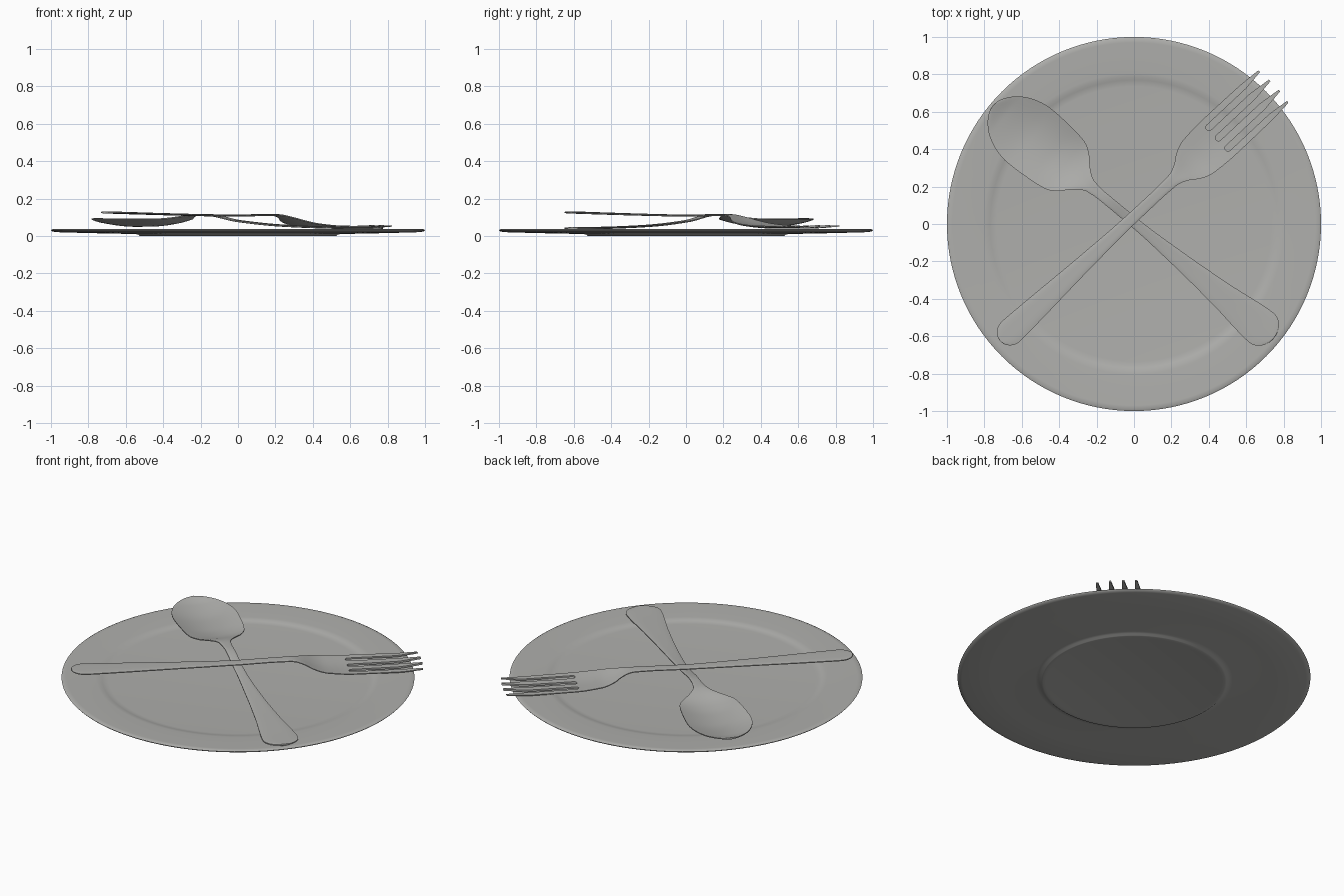
import bpy, bmesh, math

if "Cube" in bpy.data.objects:
    bpy.data.objects.remove(bpy.data.objects["Cube"])

# one grey for plate and cutlery
grey = bpy.data.materials.new("warm grey")
grey.diffuse_color = (0.43, 0.43, 0.415, 1)
grey.use_nodes = True
grey.node_tree.nodes["Principled BSDF"].inputs["Base Color"].default_value = grey.diffuse_color


def make_object(name, verts, faces):
    mesh = bpy.data.meshes.new(name)
    mesh.from_pydata(verts, [], faces)
    bm = bmesh.new()
    bm.from_mesh(mesh)
    bmesh.ops.remove_doubles(bm, verts=bm.verts, dist=1e-6)
    bmesh.ops.recalc_face_normals(bm, faces=bm.faces)
    bm.to_mesh(mesh)
    bm.free()
    ob = bpy.data.objects.new(name, mesh)
    bpy.context.collection.objects.link(ob)
    mesh.materials.append(grey)
    return ob


def smooth(ob, angle):
    bpy.ops.object.select_all(action='DESELECT')
    ob.select_set(True)
    bpy.context.view_layer.objects.active = ob
    bpy.ops.object.shade_smooth_by_angle(angle=math.radians(angle))


def curve(keys, col, s):
    """Monotone cubic through the keyed values of one column."""
    n = len(keys)
    x = [k[0] for k in keys]
    y = [k[col] for k in keys]
    d = [(y[i + 1] - y[i]) / (x[i + 1] - x[i]) for i in range(n - 1)]

    def tangent(i):
        if i == 0 or i == n - 1:
            return d[0] if i == 0 else d[-1]
        a, b = d[i - 1], d[i]
        return 2 * a * b / (a + b) if a * b > 0 else 0

    i = max(j for j in range(n - 1) if x[j] <= s or j == 0)
    h = x[i + 1] - x[i]
    u = min(max((s - x[i]) / h, 0), 1)
    return ((2*u**3 - 3*u**2 + 1) * y[i] + (u**3 - 2*u**2 + u) * h * tangent(i)
            + (3*u**2 - 2*u**3) * y[i + 1] + (u**3 - u**2) * h * tangent(i + 1))


def place(s, w, z, angle):
    c, n = math.cos(angle), math.sin(angle)
    return (s * c - w * n, s * n + w * c, z)


def cutlery(name, keys, angle, offset, round_start, round_end, thick=0.0055):
    """Loft keys (distance, half width, height, dish) into a thin solid."""
    count, across = 110, 16
    s0, s1 = keys[0][0], keys[-1][0]
    verts, faces = [], []
    for i in range(count + 1):
        s = s0 + (s1 - s0) * (1 - math.cos(math.pi * i / count)) / 2
        hw, z, dish = (curve(keys, c, s) for c in (1, 2, 3))
        for dist, r in ((s - s0, round_start), (s1 - s, round_end)):
            if dist < r:
                hw *= math.sqrt(max(1 - ((r - dist) / r) ** 2, 0.0004))
        for side in (1, -1):
            for j in range(across + 1):
                t = side * (2 * j / across - 1)
                h = thick * (1 - 0.5 * t ** 4)
                verts.append(place(s, offset + hw * t, z + dish * t * t + side * h, angle))
    ring = 2 * (across + 1)
    for i in range(count):
        for j in range(ring):
            k = (j + 1) % ring
            faces.append((i*ring + j, i*ring + k, (i+1)*ring + k, (i+1)*ring + j))
    for base in (0, count * ring):
        for j in range(across):
            faces.append((base + j, base + j + 1,
                          base + ring - 2 - j, base + ring - 1 - j))
    return make_object(name, verts, faces)


# plate: turned profile with recessed well, raised rim and foot
profile = [(0, .022), (.735, .022), (.755, .0235), (.77, .027), (.785, .031),
           (.805, .033), (.9, .034), (.97, .037), (.99, .037), (1, .032),
           (.995, .026), (.975, .021), (.8, .016), (.56, .011), (.535, .009),
           (.525, .001), (.515, 0), (.5, 0), (.485, .003), (0, .004)]
SEG = 128
pv, pf = [], []
for i in range(SEG):
    a = 2 * math.pi * i / SEG
    pv += [(r * math.cos(a), r * math.sin(a), z) for r, z in profile]
m = len(profile)
for i in range(SEG):
    n = (i + 1) % SEG
    for j in range(m - 1):
        q = [i*m + j, n*m + j, n*m + j + 1, i*m + j + 1]
        if j == 0:
            q = [q[0], q[2], q[3]]
        elif j == m - 2:
            q = q[:3]
        pf.append(q)
plate = make_object("plate", pv, pf)
smooth(plate, 40)

# spoon: bowl, raised neck, flared handle
spoon = cutlery("spoon", [
    (-.985, .165, .092, .0), (-.9, .18, .072, .018), (-.72, .186, .055, .036),
    (-.58, .178, .057, .035), (-.48, .163, .068, .024), (-.42, .125, .083, .010),
    (-.37, .072, .100, .002), (-.31, .035, .112, 0), (-.22, .026, .113, 0),
    (0, .027, .080, 0), (.3, .043, .056, 0), (.6, .07, .046, 0),
    (.87, .102, .042, 0), (.965, .105, .042, 0)],
    math.radians(-39.6), .007, .26, .09)
smooth(spoon, 40)

# fork: handle, neck and head
FORK_ANGLE, FORK_OFF = math.radians(43), .029
fork = cutlery("fork", [
    (-.95, .074, .127, 0), (-.87, .072, .125, 0), (-.3, .042, .113, 0),
    (0, .031, .109, 0), (.2, .030, .112, 0), (.31, .034, .112, 0),
    (.37, .055, .098, .003), (.43, .097, .074, .007), (.5, .120, .056, .010),
    (.65, .129, .046, .008), (.9, .127, .045, .004), (1.055, .118, .054, 0)],
    FORK_ANGLE, FORK_OFF, .08, 0.012)

# slots between the tines: round at the root, widening to pointed tips
for k in (-1, 0, 1):
    hw = .017
    outline = [(1.1, -.036), (1.05, -.031), (.93, -hw)]
    outline += [(.645 - hw * math.cos(a), hw * math.sin(a))
                for a in [math.radians(-90 + 22.5 * i) for i in range(9)]]
    outline += [(.93, hw), (1.05, .031), (1.1, .036)]
    n = len(outline)
    cv = [place(s, FORK_OFF + k * .075 + w, z, FORK_ANGLE)
          for z in (0, .12) for s, w in outline]
    cf = [tuple(range(n)), tuple(range(n, 2 * n))]
    cf += [(i, (i + 1) % n, n + (i + 1) % n, n + i) for i in range(n)]
    cutter = make_object("slot_cutter", cv, cf)
    cutter.hide_render = True
    mod = fork.modifiers.new("slot", 'BOOLEAN')
    mod.operation, mod.solver, mod.object = 'DIFFERENCE', 'EXACT', cutter
    bpy.context.view_layer.objects.active = fork
    bpy.ops.object.modifier_apply(modifier=mod.name)
    bpy.data.objects.remove(cutter)
smooth(fork, 40)
